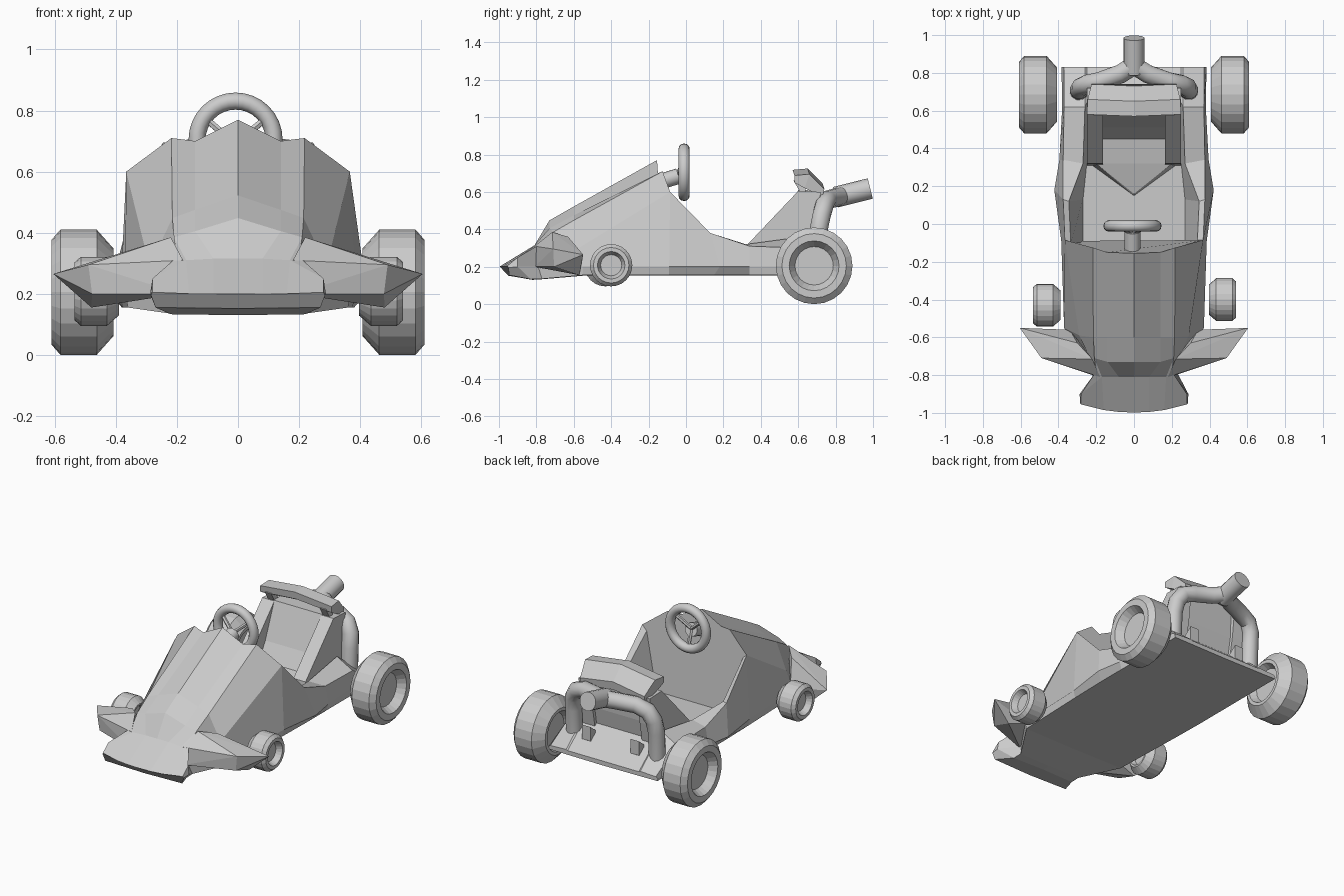
import bpy, bmesh, math
from mathutils import Vector

if "Cube" in bpy.data.objects:
    bpy.data.objects.remove(bpy.data.objects["Cube"])

grey = bpy.data.materials.new("plain grey")
grey.diffuse_color = (0.6, 0.6, 0.6, 1)
grey.use_nodes = True
grey.node_tree.nodes["Principled BSDF"].inputs["Base Color"].default_value = grey.diffuse_color


def finish(bm, name, smooth=False):
    bmesh.ops.remove_doubles(bm, verts=bm.verts, dist=0.0005)
    bmesh.ops.recalc_face_normals(bm, faces=bm.faces)
    me = bpy.data.meshes.new(name)
    bm.to_mesh(me)
    bm.free()
    me.materials.append(grey)
    ob = bpy.data.objects.new(name, me)
    bpy.context.collection.objects.link(ob)
    if smooth:
        bpy.ops.object.select_all(action='DESELECT')
        ob.select_set(True)
        bpy.context.view_layer.objects.active = ob
        bpy.ops.object.shade_smooth_by_angle(angle=math.radians(35))
    return ob


def loft(name, halves):
    """Skin closed sections; each is a right half from centre top to centre bottom."""
    bm = bmesh.new()
    rings = []
    for h in halves:
        ring = h + [(-x, y, z) for x, y, z in h[-2:0:-1]]
        rings.append([bm.verts.new(p) for p in ring])
    n = len(rings[0])
    for a, b in zip(rings, rings[1:]):
        for i in range(n):
            j = (i + 1) % n
            bm.faces.new((a[i], a[j], b[j], b[i]))
    bm.faces.new(rings[0])
    bm.faces.new(rings[-1])
    return finish(bm, name)


def prism(name, profile, x0, x1):
    """Extrude a (y, z) side profile from x0 to x1."""
    bm = bmesh.new()
    f = bm.faces.new([bm.verts.new((x0, y, z)) for y, z in profile])
    g = bmesh.ops.extrude_face_region(bm, geom=[f])["geom"]
    bmesh.ops.translate(bm, vec=(x1 - x0, 0, 0), verts=[v for v in g if isinstance(v, bmesh.types.BMVert)])
    return finish(bm, name)


def hull(name, pts):
    bm = bmesh.new()
    r = bmesh.ops.convex_hull(bm, input=[bm.verts.new(p) for p in pts])
    bmesh.ops.delete(bm, geom=[v for v in r["geom_interior"] if isinstance(v, bmesh.types.BMVert)], context='VERTS')
    return finish(bm, name)


def wheel(name, side, y, z, rscale, x_in, width, profile):
    bm = bmesh.new()
    vs = [bm.verts.new((side * (x_in + t * width), y, z + r * rscale)) for r, t in profile]
    es = [bm.edges.new(p) for p in zip(vs, vs[1:])]
    bmesh.ops.spin(bm, geom=vs + es, cent=(0, y, z), axis=(1, 0, 0), angle=math.tau, steps=24)
    return finish(bm, name)


def tube(name, pts, radius, sides=16):
    """Mitred tube along a path, with capped ends."""
    bm = bmesh.new()
    pts = [Vector(p) for p in pts]
    rings = []
    for i, p in enumerate(pts):
        t = (pts[min(i + 1, len(pts) - 1)] - pts[max(i - 1, 0)]).normalized()
        if not rings:
            u = t.orthogonal().normalized()
        u = (u - t * u.dot(t)).normalized()
        w = t.cross(u)
        rings.append([bm.verts.new(p + radius * (u * math.cos(a) + w * math.sin(a)))
                      for a in (math.tau * k / sides for k in range(sides))])
    for a, b in zip(rings, rings[1:]):
        for k in range(sides):
            m = (k + 1) % sides
            bm.faces.new((a[k], a[m], b[m], b[k]))
    bm.faces.new(rings[0])
    bm.faces.new(rings[-1])
    return finish(bm, name, True)


# nose and hood, front to dashboard
loft("hood", [
    [(0, -.998, .2), (.08, -.995, .2), (.16, -.985, .2), (.28, -.955, .205), (.285, -.95, .195), (.27, -.945, .155), (0, -.95, .152)],
    [(0, -.81, .315), (.08, -.81, .315), (.17, -.81, .31), (.28, -.9, .25), (.288, -.9, .2), (.22, -.83, .133), (0, -.82, .13)],
    [(0, -.73, .448), (.14, -.73, .405), (.21, -.71, .385), (.2, -.78, .32), (.2, -.79, .2), (.22, -.77, .135), (0, -.77, .133)],
    [(0, -.6, .522), (.14, -.6, .475), (.215, -.6, .448), (.29, -.59, .29), (.37, -.55, .2), (.36, -.55, .155), (0, -.55, .152)],
    [(0, -.155, .77), (.14, -.15, .70), (.218, -.125, .71), (.366, -.085, .60), (.385, -.09, .2), (.375, -.09, .155), (0, -.09, .152)],
])

# open cockpit tub and rear deck sloping down behind the seat
loft("cockpit_tub", [
    [(0, -.1, .2), (.27, -.1, .2), (.335, -.1, .58), (.366, -.085, .6), (.385, -.09, .2), (.375, -.09, .155), (0, -.09, .152)],
    [(0, .13, .2), (.27, .13, .2), (.345, .12, .38), (.375, .13, .38), (.422, .18, .2), (.38, .15, .155), (0, .13, .152)],
    [(0, .32, .2), (.25, .32, .2), (.27, .32, .32), (.375, .34, .31), (.395, .34, .2), (.38, .34, .155), (0, .32, .152)],
    [(0, .64, .33), (.25, .64, .33), (.26, .62, .36), (.37, .62, .30), (.38, .62, .2), (.38, .62, .155), (0, .62, .152)],
    [(0, .83, .18), (.25, .83, .18), (.26, .83, .185), (.37, .83, .18), (.384, .83, .17), (.38, .83, .155), (0, .83, .152)],
])

# front fins
for s, side in ((-1, "left"), (1, "right")):
    hull(side + "_front_fin", [(s * x, y, z) for x, y, z in [
        (.605, -.55, .265), (.49, -.71, .295), (.478, -.705, .2), (.48, -.57, .155),
        (.18, -.81, .31), (.19, -.81, .2), (.22, -.715, .385), (.3, -.63, .36), (.34, -.56, .2)]])

# wheels: (radius, position across the width) with a recessed hub on both sides
tyre = [(0, .2), (.5, .2), (.6, 0), (.7, 0), (1, .27), (1, .86), (.84, 1), (.65, 1), (.5, .76), (0, .76)]
for s, side in ((-1, "left"), (1, "right")):
    wheel(side + "_rear_wheel", s, .685, .205, .205, .408, .202, tyre)
    wheel(side + "_front_wheel", s, -.43 if s < 0 else -.4, .208, .113, .39 if s < 0 else .396, .145, tyre)

# seat: cushion, back, side bolsters and headrest
hull("seat_cushion", [(s * x, y, z) for s in (-1, 1) for x, y, z in [
    (0, .15, .2), (0, .16, .21), (.22, .31, .2), (.2, .32, .26), (.22, .5, .2), (.2, .5, .3)]])
prism("seat_back", [(.4, .2), (.45, .29), (.51, .39), (.6, .61), (.69, .61), (.68, .42), (.64, .2)], -.17, .17)
for s, side in ((-1, "left"), (1, "right")):
    prism(side + "_seat_bolster", [(.31, .2), (.32, .31), (.6, .605), (.72, .6), (.7, .42), (.66, .2)], s * .165, s * .25)
    prism(side + "_headrest_post", [(.575, .66), (.61, .6), (.64, .6), (.64, .68)], s * .17, s * .215)
loft("headrest", [[(0, y0, z0), (x, y0 + .01, z0 - .03), (x, y1, z1 - .02), (0, y1, z1)] for x, y0, z0, y1, z1 in [
    (.25, .57, .718, .58, .67), (.245, .65, .725, .635, .64), (.225, .73, .645, .73, .595)]])

# exhaust: two side pipes joining in one tail pipe
for s, side in ((-1, "left"), (1, "right")):
    tube(side + "_exhaust_pipe", [(s * x, y, z) for x, y, z in [
        (.29, .70, .18), (.29, .71, .4), (.282, .725, .475), (.25, .74, .53), (.18, .755, .557), (.07, .795, .568), (0, .84, .582)]], .05, 12)
    hull(side + "_engine_block", [(s * (.17 + a * .03), .73 + b * .025, .22 + c * .09 + b * .02)
                                  for a in (-1, 1) for b in (-1, 1) for c in (0, 1)])
tube("tail_pipe", [(0, .80, .572), (0, .88, .592), (0, .985, .618)], .056)

# steering column, wheel rim and spokes
hub = Vector((-.008, -.01, .705))
tube("steering_column", [(-.008, -.2, .635), (-.008, -.04, .685)], .042)
bm = bmesh.new()
n, m = 32, 12
grid = [[bm.verts.new(hub + Vector(((.126 + .028 * math.cos(b)) * math.cos(a), .03 * math.sin(b),
                                    (.126 + .028 * math.cos(b)) * math.sin(a))))
         for b in (math.tau * j / m for j in range(m))] for a in (math.tau * i / n for i in range(n))]
for i in range(n):
    for j in range(m):
        k, l = (i + 1) % n, (j + 1) % m
        bm.faces.new((grid[i][j], grid[k][j], grid[k][l], grid[i][l]))
finish(bm, "steering_wheel_rim", True)
for i, deg in enumerate((35, 145, 270)):
    a = math.radians(deg)
    tube(f"steering_spoke_{i + 1}", [(hub.x, -.045, .69), hub + Vector((.12 * math.cos(a), 0, .12 * math.sin(a)))], .012, 6)
